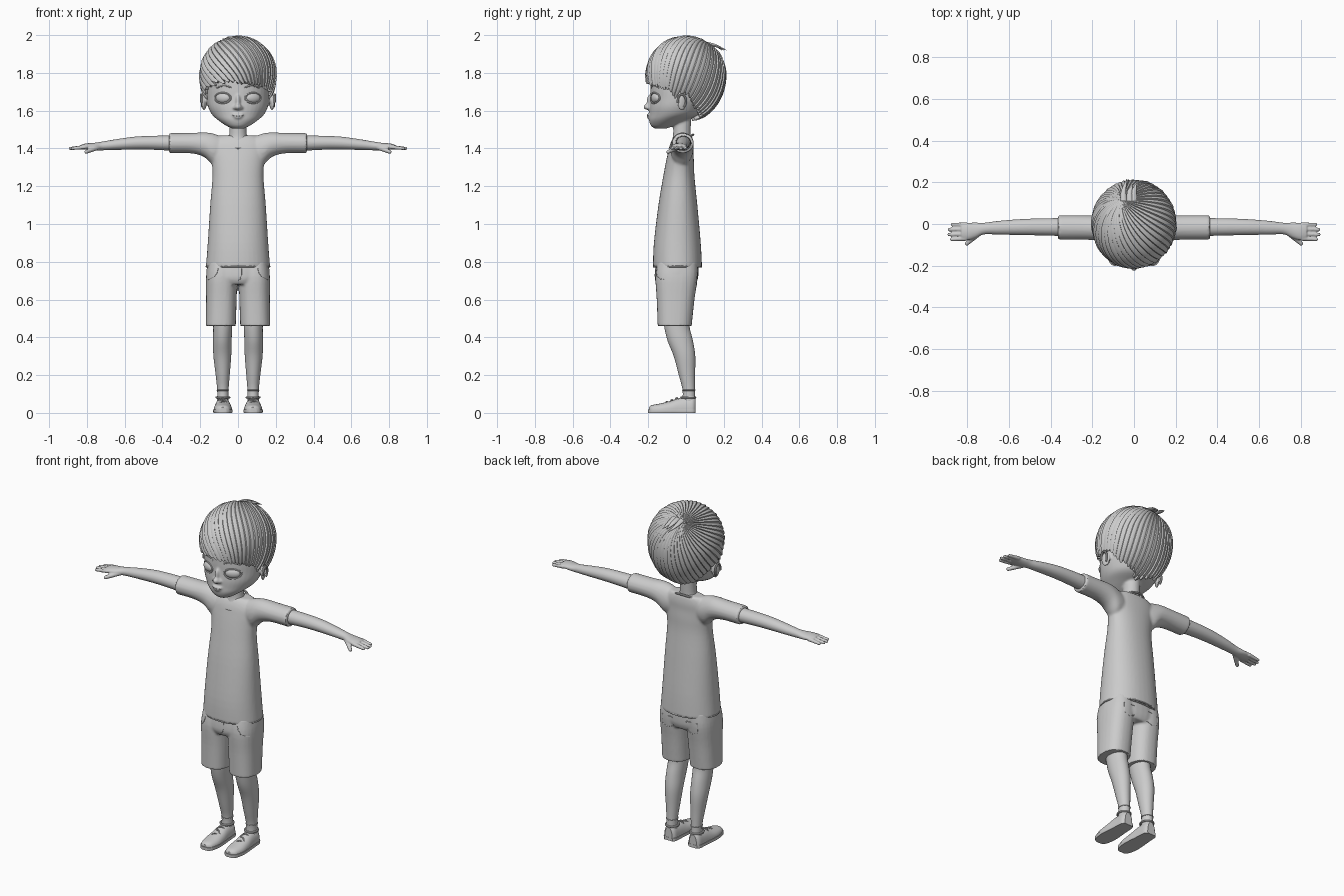
import bpy, bmesh, math, random
from mathutils import Vector, Matrix
from mathutils.bvhtree import BVHTree

random.seed(4)
if "Cube" in bpy.data.objects:
    bpy.data.objects.remove(bpy.data.objects["Cube"])

grey = bpy.data.materials.new("plain_grey")
grey.use_nodes = True
grey.diffuse_color = (0.6, 0.6, 0.6, 1)
grey.node_tree.nodes["Principled BSDF"].inputs["Base Color"].default_value = (0.6, 0.6, 0.6, 1)


def finish(obj, angle=40):
    """Apply modifiers, colour and shade an object."""
    bpy.ops.object.select_all(action='DESELECT')
    obj.select_set(True)
    bpy.context.view_layer.objects.active = obj
    bpy.ops.object.convert(target='MESH')
    obj.data.materials.clear()
    obj.data.materials.append(grey)
    bpy.ops.object.shade_smooth_by_angle(angle=math.radians(angle))
    return obj


def build(name, bm, voxel=0, smooth=0, side=1, thick=0, normals=True):
    """Turn a bmesh into an object, optionally fusing its shells."""
    if side < 0:
        bmesh.ops.scale(bm, vec=(-1, 1, 1), verts=bm.verts)
    if normals:
        bmesh.ops.recalc_face_normals(bm, faces=bm.faces)
    mesh = bpy.data.meshes.new(name)
    bm.to_mesh(mesh)
    bm.free()
    obj = bpy.data.objects.new(name, mesh)
    bpy.context.collection.objects.link(obj)
    if voxel:
        mod = obj.modifiers.new("fuse", 'REMESH')
        mod.mode, mod.voxel_size = 'VOXEL', voxel
    if smooth:
        mod = obj.modifiers.new("soften", 'SMOOTH')
        mod.factor, mod.iterations = 0.5, smooth
    if thick:
        mod = obj.modifiers.new("thickness", 'SOLIDIFY')
        mod.thickness, mod.offset = thick, -1
    return finish(obj)


def loft(bm, axis, secs, n=28, power=2.0, lo=-9, hi=9, steps=4):
    """Closed tube through sections (position, centre a, centre b, radius a, radius b)."""
    pts = [Vector(s) for s in secs]
    path = []
    for i in range(len(pts) - 1):
        p0, p1, p2, p3 = pts[max(i - 1, 0)], pts[i], pts[i + 1], pts[min(i + 2, len(pts) - 1)]
        for k in range(steps):
            t = k / steps
            path.append((p1 * 2 + (p2 - p0) * t + (p0 * 2 - p1 * 5 + p2 * 4 - p3) * t ** 2
                         + (p1 * 3 - p0 - p2 * 3 + p3) * t ** 3) * 0.5)
    path.append(pts[-1])
    rings = []
    for t, ca, cb, ra, rb in path:
        ring = []
        for k in range(n):
            c, s = math.cos(math.tau * k / n), math.sin(math.tau * k / n)
            co = [ca + ra * math.copysign(abs(c) ** (2 / power), c),
                  cb + rb * math.copysign(abs(s) ** (2 / power), s)]
            co.insert(axis, t)
            co[2] = min(max(co[2], lo), hi)
            ring.append(bm.verts.new(co))
        rings.append(ring)
    for a, b in zip(rings, rings[1:]):
        for k in range(n):
            bm.faces.new((a[k], a[(k + 1) % n], b[(k + 1) % n], b[k]))
    bm.faces.new(rings[0])
    bm.faces.new(rings[-1])


def ball(bm, pos, radii, turn=0.0, axis='Z'):
    m = Matrix.Translation(pos) @ Matrix.Rotation(turn, 4, axis) @ Matrix.Diagonal((*radii, 1))
    bmesh.ops.create_uvsphere(bm, u_segments=24, v_segments=16, radius=1, matrix=m)


def finger(bm, a, b, r):
    """Round tapering digit between two points."""
    a, b = Vector(a), Vector(b)
    for k in range(9):
        ball(bm, a.lerp(b, k / 8), [r * (1 - 0.25 * k / 8)] * 3)


def cord(name, pts, r=0.003, closed=False):
    """Thin round line through points."""
    cu = bpy.data.curves.new(name, 'CURVE')
    cu.dimensions, cu.bevel_depth, cu.bevel_resolution, cu.use_fill_caps = '3D', r, 2, True
    sp = cu.splines.new('POLY')
    sp.points.add(len(pts) - 1)
    for p, co in zip(sp.points, pts):
        p.co = (*co, 1)
    sp.use_cyclic_u = closed
    obj = bpy.data.objects.new(name, cu)
    bpy.context.collection.objects.link(obj)
    return finish(obj)


def seam(name, target, pts, front=True, r=0.002, closed=False):
    """Line of (x, z) points laid on the front or back of a target."""
    bm = bmesh.new()
    bm.from_mesh(target.data)
    tree = BVHTree.FromBMesh(bm)
    bm.free()
    d = 1 if front else -1
    hits = [tree.ray_cast(Vector((x, -d, z)), Vector((0, d, 0)))[0] for x, z in pts]
    return cord(name, [h for h in hits if h], r, closed)


def loop(pos, rx, ry, tilt=0.0, n=36):
    return [(pos[0] + rx * math.cos(math.tau * k / n), pos[1] + ry * math.sin(math.tau * k / n),
             pos[2] + tilt * math.sin(math.tau * k / n)) for k in range(n)]


# Head with neck, nose, lips and ears
bm = bmesh.new()
loft(bm, 2, [(1.505, 0, -.135, .03, .03), (1.52, 0, -.125, .062, .06), (1.55, 0, -.095, .106, .101),
             (1.58, 0, -.06, .138, .135), (1.62, 0, -.045, .158, .149), (1.67, 0, -.025, .168, .164),
             (1.72, 0, -.02, .17, .168), (1.8, 0, -.01, .17, .17), (1.9, 0, 0, .13, .13),
             (1.95, 0, 0, .05, .05)], 40)
loft(bm, 2, [(1.38, 0, -.03, .07, .055), (1.44, 0, -.025, .056, .05), (1.48, 0, -.022, .046, .046),
             (1.6, 0, -.02, .046, .05)])
ball(bm, (0, -.203, 1.62), (.019, .023, .016))
ball(bm, (0, -.193, 1.645), (.012, .016, .04))
for s in (1, -1):
    ball(bm, (s * .016, -.196, 1.615), (.011, .014, .01))
    ball(bm, (s * .011, -.194, 1.578), (.02, .014, .007))
    ball(bm, (s * .18, -.022, 1.645), (.011, .026, .045), s * .35)
ball(bm, (0, -.193, 1.565), (.023, .015, .008))
head = build("head", bm, .006, 4)
seam("mouth_line", head, [(x * .006, 1.571 + .0008 * abs(x)) for x in range(-5, 6)], r=.0015)

for s, side in ((1, "left"), (-1, "right")):
    bm = bmesh.new()
    ball(bm, (s * .08, -.163, 1.667), (.041, .018, .026), s * .42)
    build(side + "_eye", bm)
    seam(side + "_eyelid", head, [(s * .08 + .042 * math.cos(k * math.tau / 32),
         1.667 + .028 * math.sin(k * math.tau / 32)) for k in range(32)], r=.004, closed=True)
    seam(side + "_eyebrow", head, [(s * (.035 + .01 * k), 1.722 + .01 * math.sin(k * .42))
                                   for k in range(9)], r=.004)
    cord(side + "_ear_rim", [(s * (.189 + .006 * math.sin(a / 5)), -.022 + .022 * math.cos(a * .4 - 1),
         1.65 + .036 * math.sin(a * .4 - 1)) for a in range(12)], .006)

# Hair: overlapping locks that swirl out from the crown
strands, per, rows = 46, 6, 30
mid = Vector((0, 0, 1.79))
pole = Vector((-.29, .56, .776)).normalized()
fore = (Vector((0, -1, 0)) + pole * pole.y).normalized()
across = pole.cross(fore)
hairline = [(0, 1.745), (35, 1.74), (60, 1.715), (71, 1.655), (80, 1.69), (95, 1.68),
            (108, 1.62), (125, 1.575), (150, 1.55), (181, 1.545)]


def line_height(x, y):
    a = math.degrees(abs(math.atan2(x, -y)))
    for (a0, z0), (a1, z1) in zip(hairline, hairline[1:]):
        if a <= a1:
            return z0 + (z1 - z0) * (a - a0) / (a1 - a0)
    return z1


def hair_point(phi, theta, bump):
    turn = phi + .3 * theta
    d = pole * math.cos(theta) + (fore * math.cos(turn) + across * math.sin(turn)) * math.sin(theta)
    r = .95 + .05 * bump * min(1, theta * 2)
    return mid + Vector((d.x * .207, d.y * .217, d.z * (.21 if d.z > 0 else .255))) * r


bm = bmesh.new()
crown = bm.verts.new(hair_point(0, 0, 0))
drop = [random.uniform(-.012, .012) for _ in range(strands)]
high = [random.uniform(.65, 1) for _ in range(strands)]
cols = []
for j in range(strands * per):
    k, f = j // per, (j % per) / per
    phi, bump, theta = math.tau * j / (strands * per), high[k] * (1 - f ** 2), .2
    while theta < 3:
        p = hair_point(phi, theta, bump)
        if p.z < line_height(p.x, p.y) + drop[k] + .016 * (2 * f - 1) ** 2:
            break
        theta += .01
    cols.append([bm.verts.new(hair_point(phi, theta * i / rows, bump)) for i in range(1, rows + 1)])
for a, b in zip(cols, cols[1:] + cols[:1]):
    bm.faces.new((crown, a[0], b[0]))
    for i in range(rows - 1):
        bm.faces.new((a[i], a[i + 1], b[i + 1], b[i]))
build("hair", bm, thick=.03, normals=False)
bm = bmesh.new()
for x, tip in ((-.05, .215), (-.02, .19), (.0, .2)):
    loft(bm, 1, [(.11, x, 1.955, .016, .01), (.16, x, 1.943, .012, .008), (tip, x + .015, 1.92, .001, .001)], 10)
build("hair_tuft", bm)

# Shirt: body fused with both sleeves
bm = bmesh.new()
loft(bm, 2, [(.77, 0, -.045, .17, .13), (.9, 0, -.046, .16, .124), (1.1, 0, -.043, .147, .103),
             (1.25, 0, -.038, .135, .083), (1.33, 0, -.032, .14, .074), (1.38, 0, -.028, .15, .067),
             (1.42, 0, -.023, .15, .062), (1.45, 0, -.018, .13, .053), (1.468, 0, -.013, .1, .043)],
     40, 2.2)
for s in (1, -1):
    loft(bm, 0, [(s * .08, -.022, 1.39, .05, .07), (s * .13, -.022, 1.395, .06, .084),
                 (s * .18, -.019, 1.42, .06, .065), (s * .25, -.017, 1.428, .058, .054),
                 (s * .366, -.017, 1.428, .058, .053)])
shirt = build("shirt", bm, .008, 3)
cord("shirt_collar", loop((0, -.024, 1.437), .074, .062, .036), .006, True)
cord("shirt_hem", loop((0, -.045, .775), .167, .126), .005, True)

# Shorts: hips fused with two legs
bm = bmesh.new()
loft(bm, 2, [(.68, 0, -.05, .14, .1), (.72, 0, -.05, .168, .115), (.82, 0, -.045, .158, .11)], 36, 2.3)
for s in (1, -1):
    loft(bm, 2, [(.46, s * .091, -.06, .079, .09), (.6, s * .088, -.055, .081, .1),
                 (.72, s * .086, -.05, .083, .112), (.8, s * .08, -.045, .078, .105)], 28, 2.4)
shorts = build("shorts", bm, .007, 2)
seam("shorts_fly", shorts, [(.018, .765), (.018, .73), (.012, .71), (0, .7)])
for s, side in ((1, "left"), (-1, "right")):
    seam(side + "_front_pocket", shorts, [(s * x, z) for x, z in
         ((.105, .765), (.112, .74), (.125, .722), (.145, .71), (.158, .706))])
    seam(side + "_back_pocket", shorts, [(s * x, z) for x, z in
         ((.045, .745), (.045, .69), (.08, .675), (.115, .69), (.115, .745))], False, closed=True)

# Arms, legs and shoes, built on the left and mirrored to the right
for s, side in ((1, "left"), (-1, "right")):
    bm = bmesh.new()
    loft(bm, 0, [(.3, -.015, 1.427, .044, .042), (.45, -.014, 1.43, .041, .037),
                 (.55, -.015, 1.428, .038, .034), (.65, -.018, 1.42, .033, .028),
                 (.72, -.022, 1.413, .028, .023), (.76, -.03, 1.41, .037, .02),
                 (.8, -.036, 1.41, .042, .017), (.83, -.036, 1.408, .038, .013)])
    for y, tip in ((-.003, .872), (-.025, .886), (-.048, .888), (-.07, .876)):
        finger(bm, (.81, y, 1.408), (tip, y * 1.06, 1.4), .0115)
    finger(bm, (.745, -.045, 1.405), (.803, -.094, 1.382), .014)
    build(side + "_arm", bm, .004, 3, s)

    bm = bmesh.new()
    loft(bm, 2, [(.5, .082, -.05, .05, .07), (.45, .081, -.047, .05, .067), (.38, .083, -.03, .049, .067),
                 (.3, .083, -.008, .047, .057), (.2, .081, .005, .037, .043), (.12, .08, .015, .03, .033),
                 (.05, .08, .015, .031, .035)])
    build(side + "_leg", bm, side=s)
    cord(side + "_sock_edge", loop((s * .08, .015, .12), .03, .033), .003, True)

    shoe = [(-.197, .08, .015, .015, .015), (-.18, .08, .015, .036, .026), (-.13, .08, .015, .048, .036),
            (-.08, .08, .015, .047, .048), (-.04, .08, .015, .043, .062), (0, .08, .015, .04, .068),
            (.035, .08, .015, .037, .07), (.05, .08, .015, .024, .06)]
    bm = bmesh.new()
    loft(bm, 1, shoe, 32, 2.3, lo=.01)
    build(side + "_shoe", bm, side=s)
    bm = bmesh.new()
    loft(bm, 1, [(y * 1.02, cx, cz, rx + .003, .03) for y, cx, cz, rx, rz in shoe], 32, 3, 0, .018)
    build(side + "_shoe_sole", bm, side=s)
    cord(side + "_shoe_opening", loop((s * .08, .012, .082), .034, .037), .006, True)
    for k in range(3):
        y, z = -.1 + .026 * k, .06 + .01 * k
        cord(f"{side}_lace_{k + 1}", [(s * .08 + .006 * i, y + .003 * i * (-1) ** k, z - .0011 * i * i)
                                      for i in range(-4, 5)], .0035)
